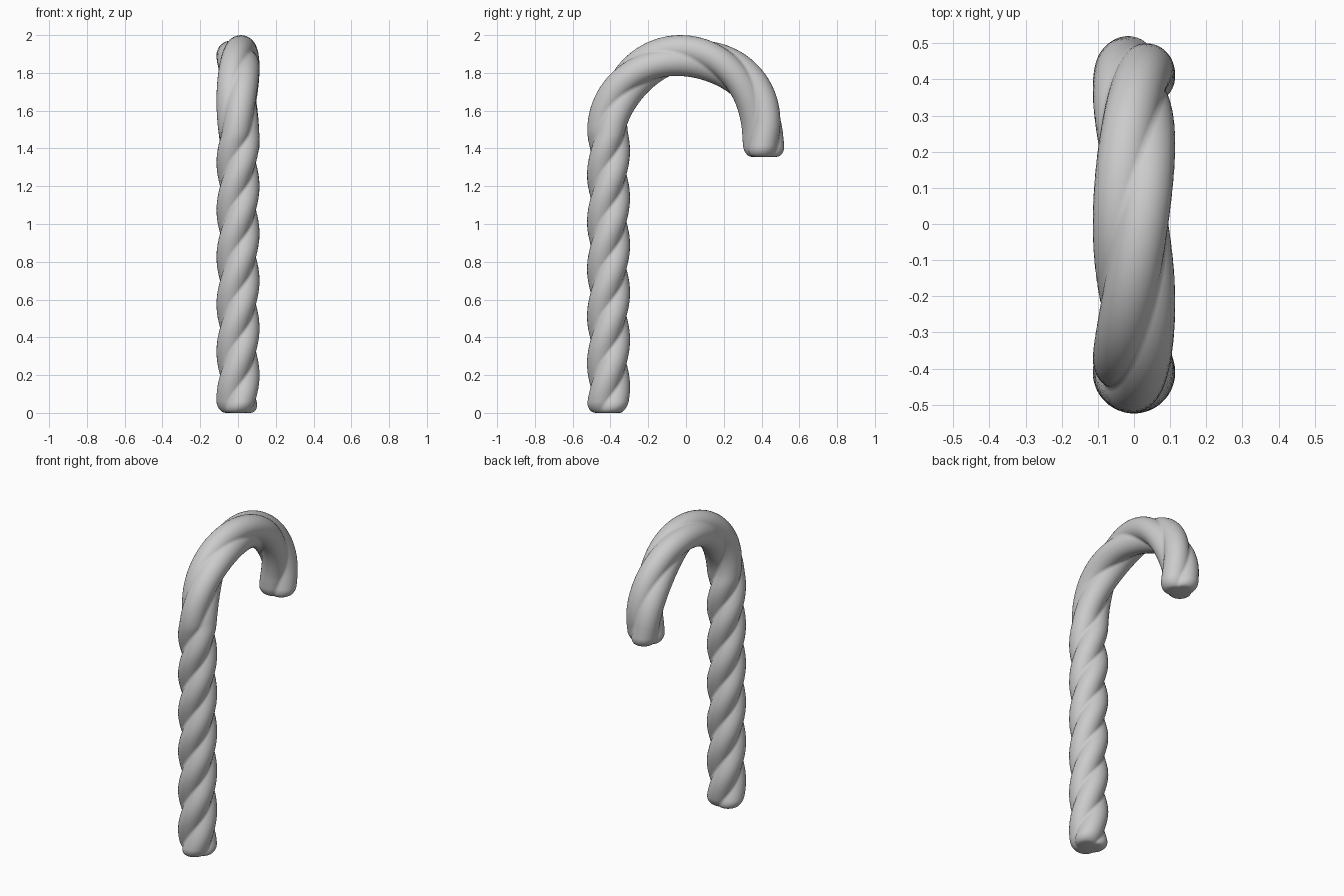
import bpy, bmesh, math
from mathutils import Vector

old = bpy.data.objects.get("Cube")
if old:
    bpy.data.objects.remove(old, do_unlink=True)

REACH, BEND_Z, TIP_Z = 0.41, 1.48, 1.355   # hook radius, start of bend, hook end
ARC = math.pi * REACH
LENGTH = BEND_Z + ARC + BEND_Z - TIP_Z
SIDES, RINGS, STRANDS = 48, 220, 3
OFFSET, STRAND_R = 0.038, 0.076            # three strands fused in one rope
PITCH, HOOK_PITCH = 0.75, 1.4


def centre(s):
    """Point and direction on the cane's centre line."""
    if s < BEND_Z:
        return Vector((0, -REACH, s)), Vector((0, 0, 1))
    if s > BEND_Z + ARC:
        return Vector((0, REACH, BEND_Z - (s - BEND_Z - ARC))), Vector((0, 0, -1))
    a = (s - BEND_Z) / REACH
    return (Vector((0, -REACH * math.cos(a), BEND_Z + REACH * math.sin(a))),
            Vector((0, math.sin(a), math.cos(a))))


def twist(s):
    """Strand angle; the twist loosens over the hook."""
    return math.tau * (min(s, BEND_Z) / PITCH + max(s - BEND_Z, 0) / HOOK_PITCH - 0.2 / PITCH)


def lobed_radius(angle):
    step = math.tau / STRANDS
    d = (angle + step / 2) % step - step / 2
    return OFFSET * math.cos(d) + math.sqrt(STRAND_R ** 2 - (OFFSET * math.sin(d)) ** 2)


def end_scale(s):
    """Rounded shoulders with a small flat face at both ends."""
    d = min(s, LENGTH - s) / 0.06
    return 1 if d >= 1 else 0.6 + 0.4 * math.sqrt(1 - (1 - d) ** 2)


# Twisted cane body, swept along the hook
bm = bmesh.new()
rings = []
for i in range(RINGS + 1):
    t = i / RINGS
    s = LENGTH * (t - math.sin(math.tau * t) / math.tau * 0.8)   # finer at the ends
    p, d = centre(s)
    side = Vector((1, 0, 0))
    out = d.cross(side)
    ring = []
    for k in range(SIDES):
        a = math.tau * k / SIDES + twist(s)
        r = lobed_radius(math.tau * k / SIDES) * end_scale(s)
        ring.append(bm.verts.new(p + r * (math.cos(a) * side + math.sin(a) * out)))
    rings.append(ring)
for lo, hi in zip(rings, rings[1:]):
    for k in range(SIDES):
        n = (k + 1) % SIDES
        bm.faces.new((lo[k], lo[n], hi[n], hi[k]))
bm.faces.new(rings[0][::-1])
bm.faces.new(rings[-1])
bmesh.ops.recalc_face_normals(bm, faces=bm.faces)
mesh = bpy.data.meshes.new("twisted_cane")
bm.to_mesh(mesh)
bm.free()
cane = bpy.data.objects.new("twisted_cane", mesh)
bpy.context.collection.objects.link(cane)

# Plain grey surface
grey = bpy.data.materials.new("light_grey")
grey.use_nodes = True
colour = (0.6, 0.6, 0.6, 1)
grey.diffuse_color = colour
grey.node_tree.nodes["Principled BSDF"].inputs["Base Color"].default_value = colour
mesh.materials.append(grey)

bpy.context.view_layer.objects.active = cane
cane.select_set(True)
bpy.ops.object.shade_smooth_by_angle(angle=math.radians(60))
